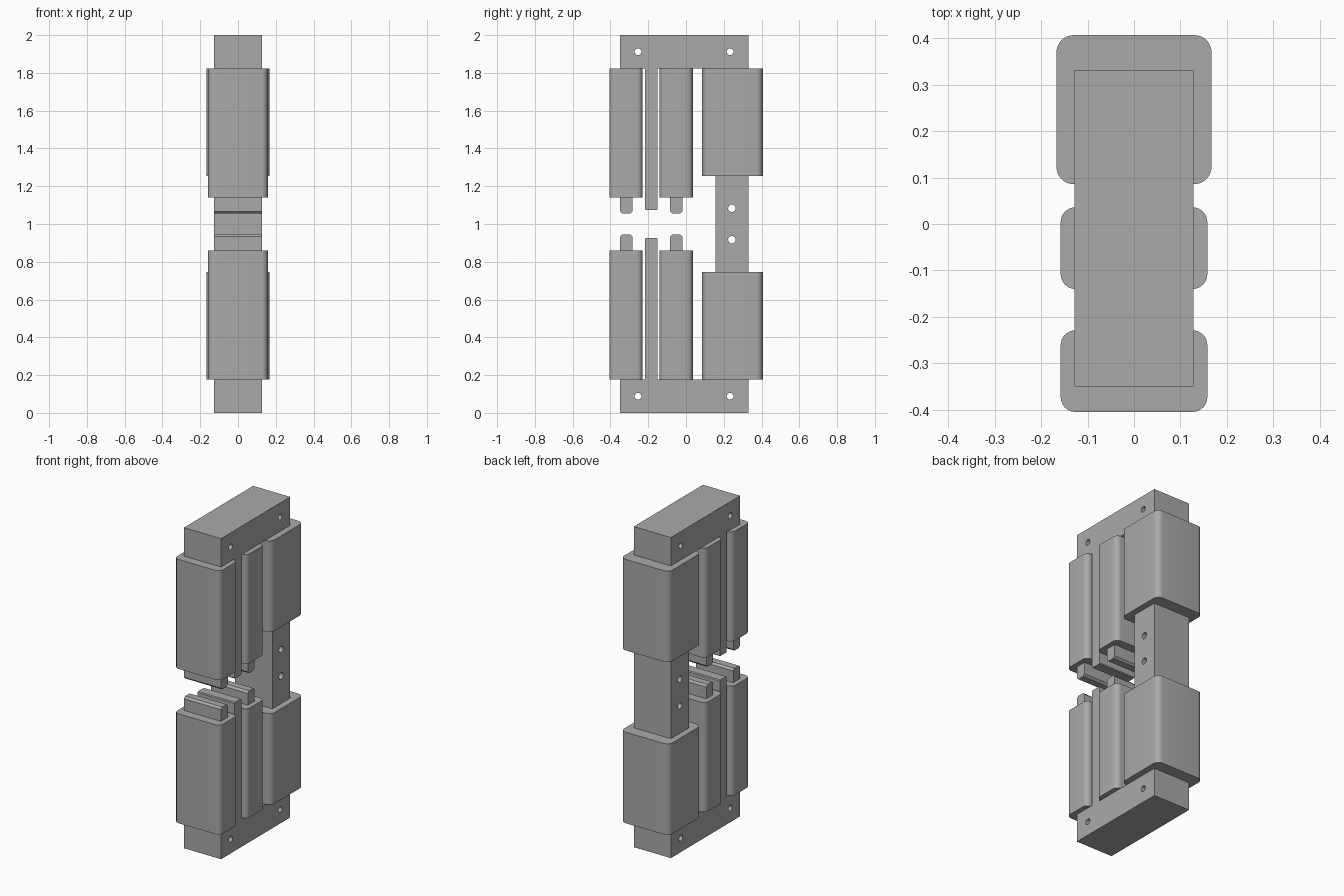
import bpy, bmesh, math

cube = bpy.data.objects.get("Cube")
if cube:
    bpy.data.objects.remove(cube, do_unlink=True)

steel = bpy.data.materials.new("grey_steel")
grey = (0.4, 0.4, 0.4, 1)
steel.diffuse_color = grey
steel.use_nodes = True
steel.node_tree.nodes["Principled BSDF"].inputs["Base Color"].default_value = grey

HALF = 0.128   # half width of the core
BEAM = 0.177   # thickness of the end beams


def add_object(name, bm):
    bmesh.ops.recalc_face_normals(bm, faces=bm.faces)
    mesh = bpy.data.meshes.new(name)
    bm.to_mesh(mesh)
    bm.free()
    mesh.materials.append(steel)
    obj = bpy.data.objects.new(name, mesh)
    bpy.context.collection.objects.link(obj)
    return obj


def side_profile(name, points):
    """Extrude a (y, z) outline across the width of the core."""
    bm = bmesh.new()
    face = bm.faces.new([bm.verts.new((-HALF, y, z)) for y, z in points])
    ext = bmesh.ops.extrude_face_region(bm, geom=[face])["geom"]
    verts = [v for v in ext if isinstance(v, bmesh.types.BMVert)]
    bmesh.ops.translate(bm, verts=verts, vec=(2 * HALF, 0, 0))
    return add_object(name, bm)


def coil(name, half_x, y0, y1, z0, z1, radius):
    """Block with rounded upright edges."""
    bm = bmesh.new()
    bmesh.ops.create_cube(bm, size=1)
    for v in bm.verts:
        v.co = (v.co.x * 2 * half_x, (y0 + y1) / 2 + v.co.y * (y1 - y0),
                (z0 + z1) / 2 + v.co.z * (z1 - z0))
    upright = [e for e in bm.edges
               if abs(e.verts[0].co.z - e.verts[1].co.z) > 0.1]
    bmesh.ops.bevel(bm, geom=upright, offset=radius, segments=8,
                    profile=0.5, affect='EDGES')
    obj = add_object(name, bm)
    bpy.ops.object.select_all(action='DESELECT')
    obj.select_set(True)
    bpy.context.view_layer.objects.active = obj
    bpy.ops.object.shade_smooth_by_angle(angle=math.radians(35))


# C-shaped yoke
yoke = side_profile("yoke", [
    (-0.35, 0), (0.332, 0), (0.332, 2), (-0.35, 2),
    (-0.35, 2 - BEAM), (0.155, 2 - BEAM), (0.155, BEAM), (-0.35, BEAM)])

# Bolt holes through the yoke
bm = bmesh.new()
for y, z, r in [(-0.254, 0.088, 0.018), (0.233, 0.088, 0.018), (0.243, 0.917, 0.02)]:
    for height in (z, 2 - z):
        made = bmesh.ops.create_cone(bm, cap_ends=True, segments=24,
                                     radius1=r, radius2=r, depth=1)
        for v in made["verts"]:
            v.co = (v.co.z, y + v.co.x, height + v.co.y)
cutter = add_object("hole_cutter", bm)
cutter.hide_render = True
cut = yoke.modifiers.new("bolt_holes", 'BOOLEAN')
cut.object = cutter
cut.operation = 'DIFFERENCE'
cut.solver = 'EXACT'
bpy.context.view_layer.objects.active = yoke
yoke.select_set(True)
bpy.ops.object.modifier_apply(modifier=cut.name)
bpy.data.objects.remove(cutter, do_unlink=True)

# Poles, shim plate and coils, repeated about the middle height
for half, flip in (("lower", False), ("upper", True)):
    def h(z):
        return 2 - z if flip else z

    for part, y0, y1, tip, c in (("front_pole", -0.35, -0.283, 0.945, 0.012),
                                 ("middle_pole", -0.085, -0.018, 0.945, 0.012),
                                 ("shim_plate", -0.217, -0.15, 0.926, 0.005)):
        side_profile(f"{half}_{part}", [
            (y0, h(BEAM)), (y1, h(BEAM)), (y1, h(tip - c)), (y1 - c, h(tip)),
            (y0 + c, h(tip)), (y0, h(tip - c))])

    for part, half_x, y0, y1, top, r in (
            ("front_coil", 0.158, -0.405, -0.229, 0.86, 0.032),
            ("middle_coil", 0.158, -0.14, 0.036, 0.86, 0.032),
            ("back_coil", 0.167, 0.086, 0.407, 0.745, 0.037)):
        low, high = sorted((h(BEAM), h(top)))
        coil(f"{half}_{part}", half_x, y0, y1, low, high, r)
